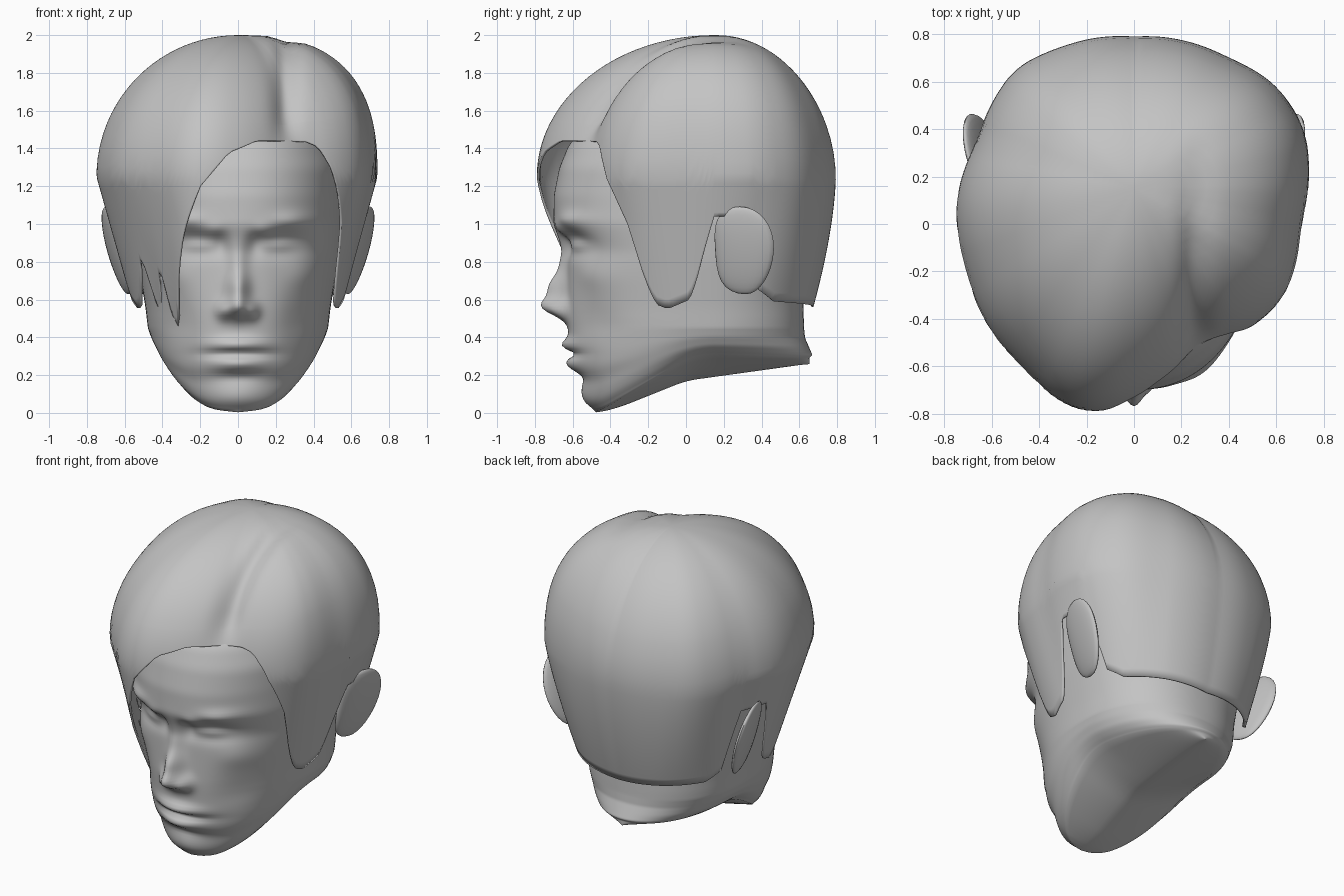
import bpy, bmesh
from math import sin, cos, radians, pi, exp
from mathutils import Vector, Matrix

cube = bpy.data.objects.get("Cube")
if cube:
    bpy.data.objects.remove(cube, do_unlink=True)

grey = bpy.data.materials.new("plain grey")
grey.use_nodes = True
tone = (0.55, 0.55, 0.55, 1)
grey.diffuse_color = tone
grey.node_tree.nodes["Principled BSDF"].inputs["Base Color"].default_value = tone


def linear(table, t):
    if t <= table[0][0]:
        return table[0][1]
    for (a, va), (b, vb) in zip(table, table[1:]):
        if t <= b:
            return va + (vb - va) * (t - a) / (b - a)
    return table[-1][1]


def soft(table, t, width):
    """Linear lookup, averaged over a small window to round its corners."""
    return sum(linear(table, t + k * width) for k in (-1, -0.5, 0, 0.5, 1)) / 5


def clamp(v):
    return max(0.0, min(1.0, v))


def bell(d, size):
    return exp(-(d / size) ** 2)


def finish(bm, name, angle):
    bmesh.ops.recalc_face_normals(bm, faces=bm.faces)
    mesh = bpy.data.meshes.new(name)
    bm.to_mesh(mesh)
    bm.free()
    mesh.materials.append(grey)
    obj = bpy.data.objects.new(name, mesh)
    bpy.context.collection.objects.link(obj)
    bpy.ops.object.select_all(action='DESELECT')
    obj.select_set(True)
    bpy.context.view_layer.objects.active = obj
    bpy.ops.object.shade_smooth_by_angle(angle=radians(angle))
    return obj


def loft(rings, cap_end):
    bm = bmesh.new()
    loops = [[bm.verts.new(p) for p in ring] for ring in rings]
    for low, high in zip(loops, loops[1:]):
        for i in range(len(low)):
            j = (i + 1) % len(low)
            bm.faces.new((low[i], low[j], high[j], high[i]))
    if cap_end:
        bm.faces.new(loops[-1])
    bmesh.ops.remove_doubles(bm, verts=bm.verts, dist=0.0001)
    return bm


# Head: horizontal sections by height (front profile, half width, back)
front = [(0, -.47), (.05, -.52), (.1, -.54), (.17, -.55), (.24, -.59), (.4, -.62),
         (.55, -.63), (.85, -.63), (.93, -.67), (1, -.7), (1.15, -.7), (1.3, -.67),
         (1.42, -.62), (1.6, -.45)]
half_width = [(0, .36), (.05, .39), (.15, .43), (.3, .46), (.56, .49), (.8, .53),
              (1, .55), (1.3, .55), (1.45, .5), (1.6, .4)]
back = [(0, .65), (.04, .67), (.3, .63), (.6, .62), (1, .66), (1.4, .62), (1.6, .5)]
# Jaw edge and centre line of the underside, from chin to nape
jaw = [(-.47, 0), (0, .28), (.12, .31), (.65, .29)]
keel = [(-.47, 0), (-.35, .03), (0, .17), (.65, .26)]

# Face relief: x, z, width, height, depth; side features are mirrored
relief = [
    (0, .8, .05, .12, .035), (0, .66, .055, .08, .085), (0, .56, .06, .06, .115),
    (.075, .54, .04, .045, .05),
    (0, .36, .15, .035, .045), (0, .26, .13, .04, .04), (0, .312, .16, .018, -.03),
    (0, .19, .12, .03, -.015), (0, .08, .14, .06, .015),
    (.23, .9, .13, .06, -.06), (.09, .9, .04, .06, -.02),
    (.13, .97, .07, .035, .015), (.3, 1.02, .1, .04, .025),
    (.22, .885, .09, .035, .035),
    (.36, .73, .1, .08, .02), (.33, .48, .1, .12, -.025),
]


def face_depth(x, z):
    total = 0
    for fx, fz, sx, sz, depth in relief:
        for side in ((1, -1) if fx else (1,)):
            total += depth * bell(x - side * fx, sx) * bell(z - fz, sz)
    return total


def head_point(u, level, spread):
    a = u - 0.5 * sin(u)
    middle = 0.1
    reach = middle - soft(front, level, .02) if cos(a) > 0 else soft(back, level, .02) - middle
    power = 1 - .1 * clamp(level * 2)
    x = soft(half_width, level, .03) * abs(sin(a)) ** power * (1 if sin(a) > 0 else -1)
    y = middle - reach * abs(cos(a)) ** power * (1 if cos(a) > 0 else -1)
    edge, centre = soft(jaw, y, .05), soft(keel, y, .05)
    # the underside folds in to a keel below the jaw edge
    lift = centre + (edge - centre) * spread ** 1.4
    z = level + lift * clamp(1 - level / .45)
    if cos(a) > 0:
        y -= face_depth(x, z) * clamp(cos(a) * 3) * spread
    return Vector((x * spread, y, z))


columns, rows, folds = 144, 90, 8
levels = [(0, k / folds) for k in range(folds)]
levels += [(1.6 * r / rows, 1) for r in range(rows + 1)]
head = loft([[head_point(2 * pi * i / columns, level, spread) for i in range(columns)]
             for level, spread in levels], True)
finish(head, "head", 100)

# Hair: outline radius by angle from the front, positive towards the model's left
outline = [(-180, .64), (-153, .67), (-135, .71), (-107, .69), (-86, .75), (-63, .79),
           (-46, .85), (-31, .89), (-18, .96), (-10, .965), (0, .9), (7, .85), (16, .78),
           (22, .73), (30, .74), (41, .77), (55, .78), (78, .72), (94, .74), (109, .76),
           (126, .74), (144, .68), (160, .66), (180, .64)]
low_radius = [(0, .85), (18, .82), (28, .7), (41, .62), (60, .59), (80, .56), (105, .54),
              (118, .55), (150, .54), (180, .52)]
taper = [(0, 1.2), (50, 1), (110, 1), (150, 1.6)]
# Hem heights: sideburn, ear gap and nape shared by both sides
hem_side = [(57, .62), (60, .57), (65, .55), (77, .6), (81, .7), (90, 1.04),
            (106, 1.04), (114, .65), (124, .59), (180, .56)]
hem_left = [(21, 1.43), (30, 1.42), (35, 1.39), (40, 1.29), (45, 1.16), (50, 1), (54, .75)]
hem_fringe = [(-52, .7), (-47, .85), (-44, .6), (-41, .48), (-35, .8), (-31, .47),
              (-28, .45), (-24, .7), (-19, .95), (-12, 1.2), (-3, 1.37), (7, 1.43)]
hem = [(-a, z) for a, z in reversed(hem_side)] + hem_fringe + hem_left + hem_side
fullness = [(-180, 1.85), (-110, 2), (35, 2), (75, 2.75), (110, 2.5), (180, 1.85)]
belt, crown_y, knee = 1.25, 0.15, 0.25


def hair_point(deg, part):
    bottom = linear(hem, deg)
    radius = soft(outline, deg, 5)
    power = 2 / soft(fullness, deg, 15)
    # the lower half follows the hem, the upper half is an even dome
    start = (bottom - belt) / (.7 if bottom < belt else 1.1)
    q = start + (knee - start) * part * 2 if part < .5 else knee + (1 - knee) * (part * 2 - 1)
    if q < 0:
        z = belt + .7 * q
        r = radius + (soft(low_radius, abs(deg), 3) - radius) * (-q) ** linear(taper, abs(deg))
    else:
        z = belt + .75 * sin(q * pi / 2) ** power
        r = radius * max(0, cos(q * pi / 2)) ** power
    a = radians(deg)
    p = Vector((r * sin(a), crown_y - r * cos(a), z))
    # parting groove running back from the hairline
    groove = .05 * bell(p.x - .26, .06) * clamp((.4 - p.y) / .5) * clamp((p.z - 1.42) * 6)
    core = Vector((0, crown_y, 1.2))
    return core + (p - core) * (1 - groove)


columns, rows = 180, 36
hair = loft([[hair_point(-180 + 360 * i / columns, r / rows) for i in range(columns)]
             for r in range(rows + 1)], False)
hair_obj = finish(hair, "hair", 80)
shell = hair_obj.modifiers.new("thickness", 'SOLIDIFY')
shell.thickness = 0.012
shell.offset = -1

# Ears: flattened discs, straighter in front, leaning out at the top and back
for side, name in ((1, "left_ear"), (-1, "right_ear")):
    ear = bmesh.new()
    bmesh.ops.create_uvsphere(ear, u_segments=24, v_segments=16, radius=1)
    turn = Matrix.Rotation(radians(-14), 3, 'Z') @ Matrix.Rotation(radians(15), 3, 'Y')
    for v in ear.verts:
        x, y, z = v.co
        depth = y * .17 * (1 + .15 * z) if y > 0 else y * .15 * (1 + .4 * z * z)
        p = turn @ Vector((x * .035, depth, z * .24)) + Vector((.64, .3, .86))
        v.co = (p.x * side, p.y, p.z)
    finish(ear, name, 60)
